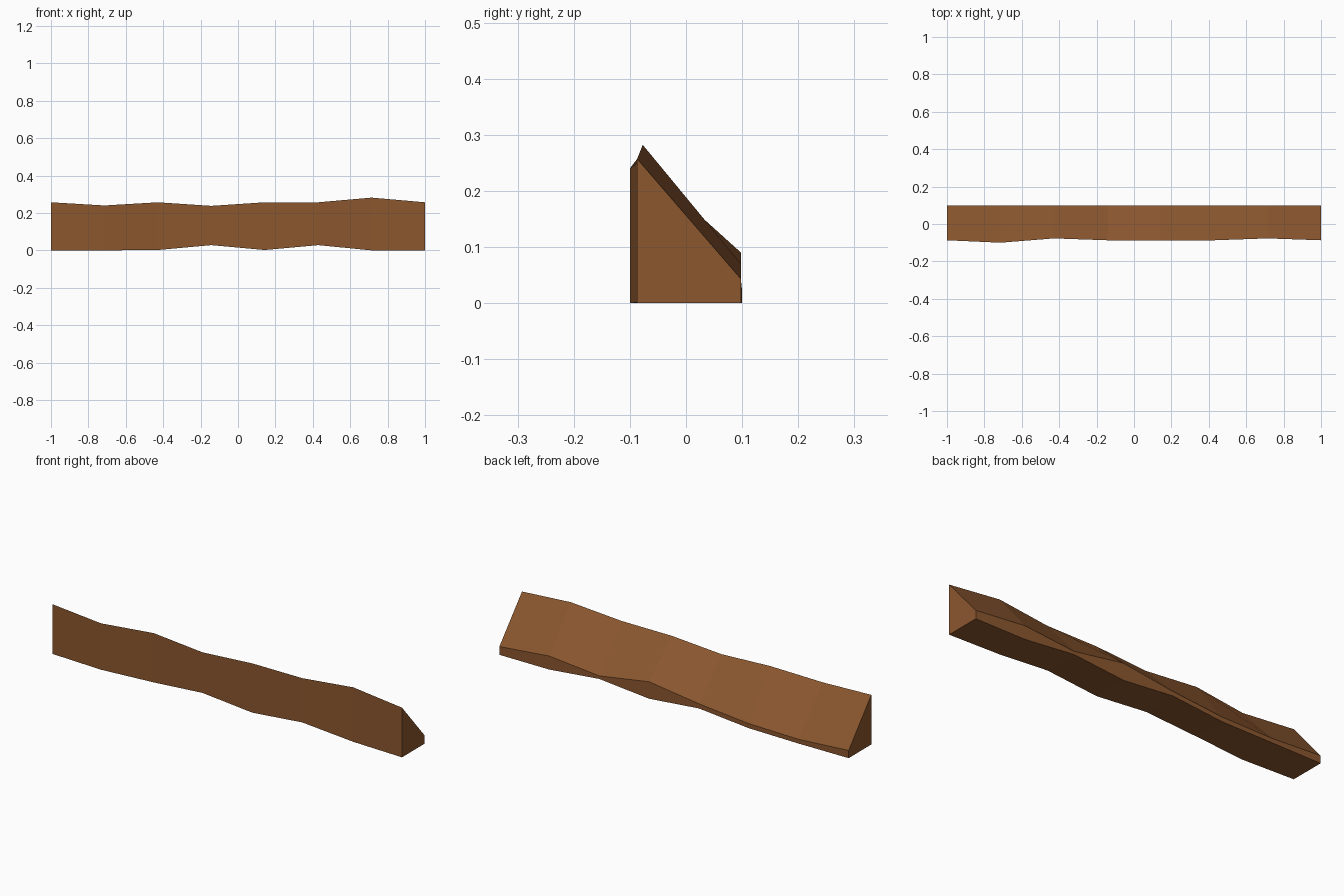
import bpy, bmesh

if "Cube" in bpy.data.objects:
    bpy.data.objects.remove(bpy.data.objects["Cube"])

# One wood colour
wood = bpy.data.materials.new("brown wood")
wood.diffuse_color = (0.26, 0.095, 0.028, 1)
wood.use_nodes = True
wood.node_tree.nodes["Principled BSDF"].inputs["Base Color"].default_value = wood.diffuse_color

# Hewn wedge profile at eight even stations along x:
# front y, front top z, back y, back top z, bottom z
stations = [
    (-0.087, 0.257, 0.098, 0.040, 0.0),
    (-0.100, 0.240, 0.100, 0.022, 0.0),
    (-0.077, 0.257, 0.098, 0.026, 0.002),
    (-0.087, 0.238, 0.098, 0.052, 0.028),
    (-0.087, 0.257, 0.098, 0.090, 0.002),
    (-0.087, 0.257, 0.098, 0.044, 0.028),
    (-0.077, 0.282, 0.098, 0.070, 0.0),
    (-0.087, 0.257, 0.098, 0.043, 0.0),
]

# Loft the profile from end to end
bm = bmesh.new()
rings = []
for i, (fy, ft, by, bt, z) in enumerate(stations):
    x = -1 + 2 * i / (len(stations) - 1)
    profile = [(fy, z), (by, z), (by, bt), (fy, ft)]
    rings.append([bm.verts.new((x, y, h)) for y, h in profile])
for a, b in zip(rings, rings[1:]):
    for j in range(4):
        k = (j + 1) % 4
        bm.faces.new((a[j], b[j], b[k], a[k]))
bm.faces.new(rings[0])
bm.faces.new(rings[-1][::-1])
bmesh.ops.recalc_face_normals(bm, faces=bm.faces)

mesh = bpy.data.meshes.new("wedge_beam")
bm.to_mesh(mesh)
bm.free()
mesh.materials.append(wood)
beam = bpy.data.objects.new("wedge_beam", mesh)
bpy.context.collection.objects.link(beam)
